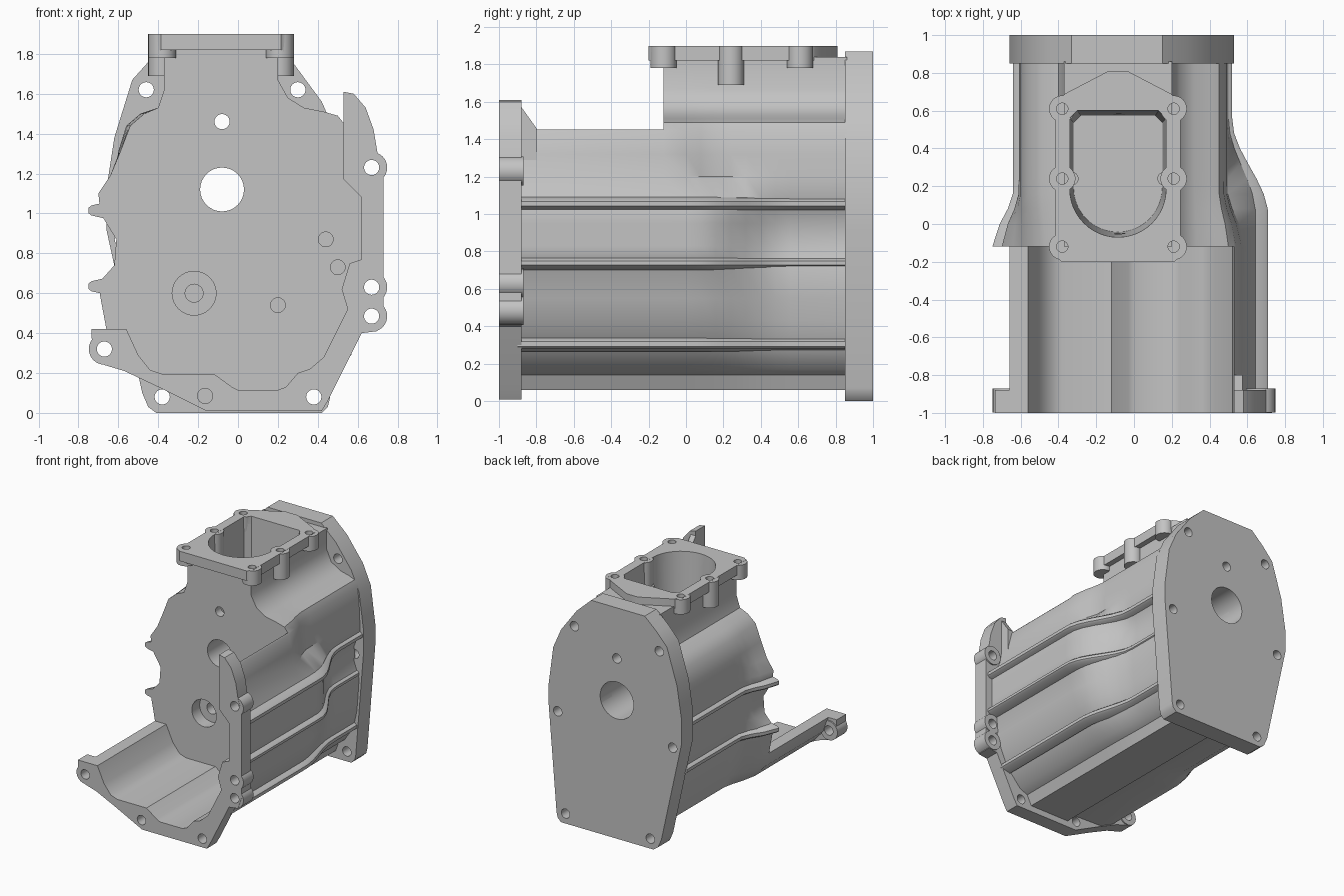
import bpy, bmesh
from math import sin, cos, pi, radians

if "Cube" in bpy.data.objects:
    bpy.data.objects.remove(bpy.data.objects["Cube"], do_unlink=True)

metal = bpy.data.materials.new("cast_grey")
metal.use_nodes = True
grey = (.55, .55, .55, 1)
metal.diffuse_color = grey
metal.node_tree.nodes["Principled BSDF"].inputs["Base Color"].default_value = grey


# ---------- helpers ----------
def loft(name, rings):
    """Skin a list of closed rings that share a point count, with end caps."""
    bm = bmesh.new()
    loops = [[bm.verts.new(point) for point in ring] for ring in rings]
    count = len(loops[0])
    for first, second in zip(loops, loops[1:]):
        for i in range(count):
            j = (i + 1) % count
            bm.faces.new((first[i], first[j], second[j], second[i]))
    bm.faces.new(loops[0])
    bm.faces.new(loops[-1])
    bmesh.ops.recalc_face_normals(bm, faces=bm.faces)
    mesh = bpy.data.meshes.new(name)
    bm.to_mesh(mesh)
    bm.free()
    mesh.materials.append(metal)
    obj = bpy.data.objects.new(name, mesh)
    bpy.context.collection.objects.link(obj)
    return obj


def prism(name, outline, axis, start, end):
    """Extrude a flat outline along x, y or z."""
    place = {"x": lambda u, v, w: (w, u, v),
             "y": lambda u, v, w: (u, w, v),
             "z": lambda u, v, w: (u, v, w)}[axis]
    return loft(name, [[place(u, v, w) for u, v in outline] for w in (start, end)])


def rod(center, radius, axis, start, end, name="cutter", sides=32):
    u, v = center
    turn = [2 * pi * i / sides for i in range(sides)]
    outline = [(u + radius * cos(a), v + radius * sin(a)) for a in turn]
    return prism(name, outline, axis, start, end)


def combine(obj, tool, operation="DIFFERENCE", keep=False):
    modifier = obj.modifiers.new("combine", "BOOLEAN")
    modifier.operation = operation
    modifier.solver = "EXACT"
    modifier.object = tool
    bpy.context.view_layer.objects.active = obj
    bpy.ops.object.modifier_apply(modifier=modifier.name)
    if not keep:
        bpy.data.objects.remove(tool, do_unlink=True)


def drill(obj, centers, radius, axis, start, end):
    for center in centers:
        combine(obj, rod(center, radius, axis, start, end))


def finish(obj, angle=35):
    obj.data.shade_smooth()
    obj.data.set_sharp_from_angle(angle=radians(angle))


def taper(front_x, rear_x, y, z):
    """Blend the wide front section into the slim rear one; the left side is later."""
    begin, length = (.05, .5) if front_x > 0 and z < 1.15 else (-.12, .3)
    t = min(max((y - begin) / length, 0), 1)
    return front_x + (rear_x - front_x) * t * t * (3 - 2 * t)


FRONT, FACE, REAR = -1, -.12, .86
STATIONS = [-.9, FACE] + [i * .08 for i in range(8)] + [REAR]

# ---------- main housing: each entry is front x, rear x, height ----------
right_side = [
    (.2, .2, 1.84), (.2, .2, 1.67), (.25, .24, 1.58), (.33, .32, 1.53),
    (.43, .4, 1.51), (.5, .45, 1.49), (.54, .475, 1.44), (.57, .49, 1.32),
    (.59, .495, 1.2), (.645, .5, 1.09), (.67, .47, 1.02), (.67, .445, .95),
    (.67, .445, .83), (.67, .47, .76), (.63, .49, .7), (.615, .48, .55),
    (.57, .47, .43), (.53, .45, .34), (.47, .42, .26), (.39, .36, .17),
    (.32, .31, .14), (.28, .28, .06)]
left_side = [
    (-.08, -.08, .06), (-.14, -.14, .13), (-.41, -.36, .14), (-.53, -.46, .2),
    (-.62, -.5, .3), (-.66, -.53, .42), (-.69, -.57, .58), (-.7, -.58, .65),
    (-.62, -.6, .74), (-.61, -.6, .87), (-.69, -.61, 1), (-.7, -.61, 1.1),
    (-.64, -.61, 1.19), (-.59, -.6, 1.31), (-.54, -.56, 1.44), (-.47, -.49, 1.5),
    (-.4, -.4, 1.53), (-.37, -.37, 1.62), (-.37, -.37, 1.84)]
housing = loft("housing", [
    [(taper(a, b, y, z), y, z) for a, b, z in right_side + left_side]
    for y in STATIONS])

# open bay ahead of the front face, leaving a floor and one side wall
bay = [(-.56, .42), (-.5, .29), (-.44, .215), (-.38, .195), (-.12, .195),
       (-.03, .13), (0, .115), (.2, .115), (.24, .13), (.3, .2), (.36, .22),
       (.43, .28), (.55, .52), (.52, .62), (.56, .75), (.62, .77), (.62, 1.08),
       (.53, 1.17)]
combine(housing, prism("cutter", bay + [(.53, 2), (-1, 2), (-1, .42)], "y", -2, FACE))

# ---------- rear flange ----------
rear_outline = [
    (.42, 0), (.45, .03), (.46, .07), (.53, .92), (.53, 1.1), (.49, 1.4),
    (.42, 1.56), (.28, 1.75), (.15, 1.87), (-.33, 1.87), (-.44, 1.77),
    (-.53, 1.67), (-.62, 1.38), (-.66, 1.12), (-.66, .92), (-.48, .1),
    (-.45, .03), (-.41, 0)]
rear_flange = prism("rear_flange", rear_outline, "y", .85, 1)
drill(rear_flange, [(-.46, 1.62), (.3, 1.62), (-.38, .08), (.38, .08),
                    (.45, .89), (-.58, .87)], .038, "y", .5, 2)

# shaft bores pass through housing and rear flange, wider at the rear
for part in (housing, rear_flange):
    drill(part, [(-.08, 1.12)], .11, "y", -.5, 2)
    drill(part, [(-.08, 1.12)], .15, "y", .66, 2)
    drill(part, [(-.08, 1.46)], .038, "y", -.5, 2)

# blind bores in the front face
drill(housing, [(-.22, .6)], .11, "y", -.5, FACE + .1)
drill(housing, [(-.22, .6)], .045, "y", -.5, FACE + .2)
drill(housing, [(.44, .87), (.5, .73), (.2, .54)], .037, "y", -.5, FACE + .1)

# ---------- front flange ----------
rim = [(.53, 1.61), (.58, 1.6), (.64, 1.53), (.68, 1.42), (.7, 1.3), (.73, 1.2),
       (.73, .5), (.7, .41), (.62, .4), (.45, .06), (.42, .01), (-.16, .01),
       (-.22, .04), (-.4, .13), (-.57, .21), (-.67, .24), (-.73, .29), (-.735, .42)]
front_flange = prism("front_flange", rim + bay, "y", FRONT, -.88)
tab_holes = [(.67, 1.23), (.67, .63), (.67, .485), (-.67, .32)]
for center in tab_holes:
    combine(front_flange, rod(center, .078, "y", FRONT + .001, -.87), "UNION")
drill(front_flange, tab_holes + [(.38, .08), (-.165, .085)], .038, "y", -2, -.5)
finish(front_flange)

# gusset between the front flange and the side wall
gusset = prism("flange_gusset", [(-.9, 1.6), (-.8, 1.46), (-.8, 1.2), (-.9, 1.2)],
               "x", .53, .575)
finish(gusset)


# ---------- side ribs ----------
def rib(name, front_x, rear_x, low, high, begin):
    side = 1 if front_x > 0 else -1
    rings = []
    for y in [s for s in STATIONS if s >= begin]:
        outer = taper(front_x, rear_x, y, low)
        inner = outer - side * .08
        lip = outer - side * .015
        rings.append([(inner, y, low - .015), (lip, y, low), (outer, y, low + .012),
                      (outer, y, high - .012), (lip, y, high), (inner, y, high + .015)])
    finish(loft(name, rings))


rib("upper_left_rib", .71, .52, 1.03, 1.08, -.9)
rib("middle_left_rib", .71, .49, .715, .76, -.9)
rib("lower_left_rib", .57, .47, .28, .33, -.9)
rib("upper_right_rib", -.75, -.64, .99, 1.04, FACE)
rib("lower_right_rib", -.75, -.61, .61, .66, FACE)

# ---------- top mounting plate ----------
mid = -.085
half = [(.3, -.2), (.33, -.17), (.33, .64), (.28, .69), (.05, .81)]
outline = [(mid + x, y) for x, y in half] + [(mid - x, y) for x, y in reversed(half)]
top_plate = prism("top_plate", outline, "z", 1.82, 1.9)

# round-fronted opening shared by plate and housing, drafted towards its floor
reach = .255
arc = [(reach * cos(a), .185 + reach * sin(a))
       for a in (pi + pi * i / 24 for i in range(25))]
mouth = arc + [(reach, .56), (reach - .04, .6), (.04 - reach, .6), (-reach, .56)]
opening = loft("opening_cutter", [
    [(mid + x * scale, .27 + (y - .27) * scale, z) for x, y in mouth]
    for scale, z in ((.92, 1.25), (1, 1.9), (1, 2.2))])
opening.hide_render = True
combine(housing, opening, keep=True)
combine(top_plate, opening)

# bolt lugs at both edges of the plate
for side in (-1, 1):
    x = mid + side * .295
    for y, bottom in ((-.12, 1.78), (.24, 1.69), (.61, 1.78)):
        combine(top_plate, rod((x, y), .07, "z", bottom, 1.899), "UNION")
        drill(top_plate, [(x, y)], .03, "z", bottom + .03, 2)
    post = rod((mid + side * .245, .24), .036, "z", 1.24, 1.7, "inner_post")
    finish(post)

for part in (housing, rear_flange, top_plate):
    finish(part)
